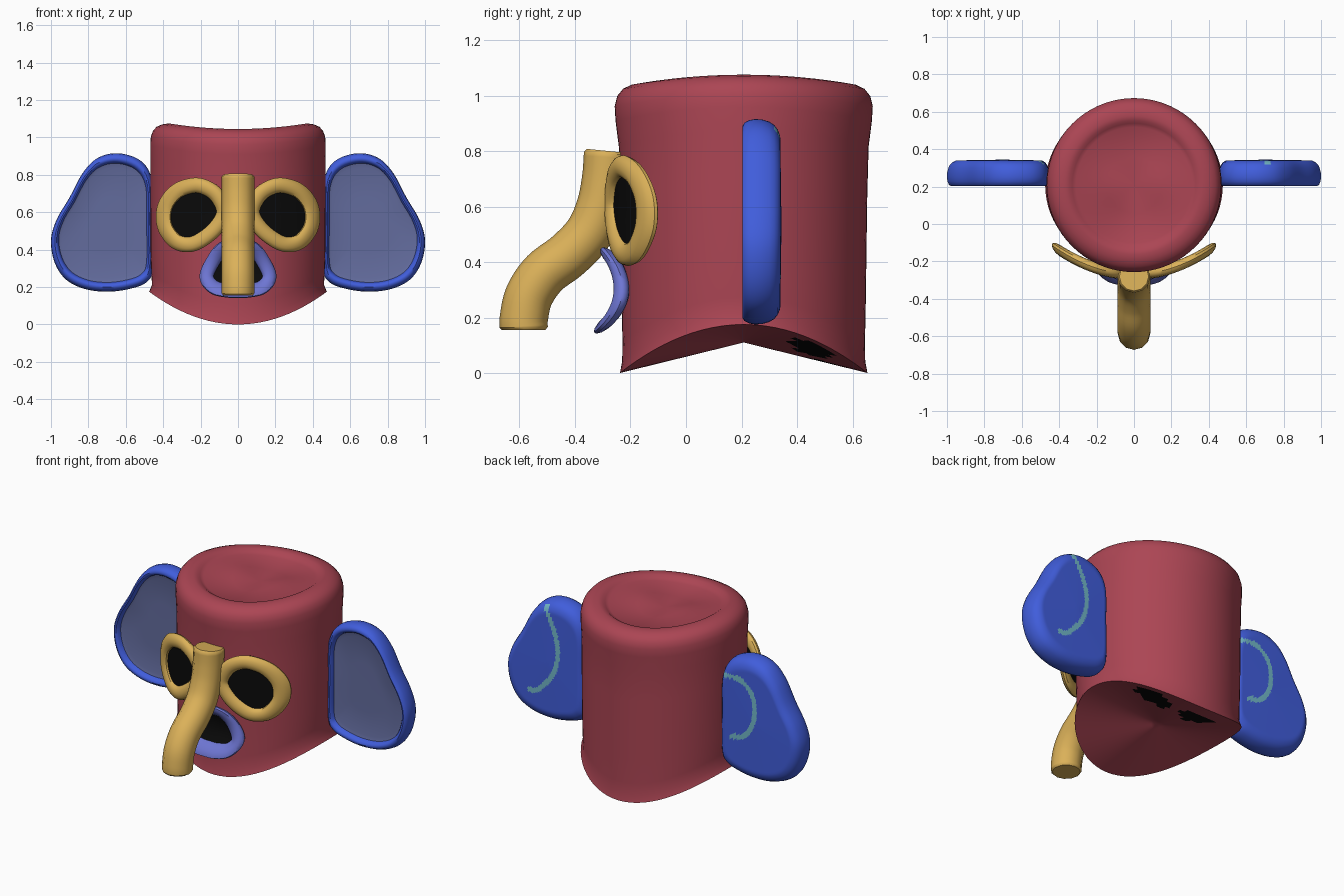
import bpy, bmesh, math
from mathutils import Vector

if "Cube" in bpy.data.objects:
    bpy.data.objects.remove(bpy.data.objects["Cube"])

def mat(name, c):
    m = bpy.data.materials.new(name)
    m.diffuse_color = (*c, 1)
    m.use_nodes = True
    m.node_tree.nodes["Principled BSDF"].inputs["Base Color"].default_value = m.diffuse_color
    return m

RED = mat("brick_red", (.41, .060, .088))
YELLOW = mat("ochre_yellow", (.71, .44, .10))
BLUE = mat("royal_blue", (.052, .11, .71))
LILAC = mat("soft_violet_blue", (.155, .18, .65))
SLATE = mat("slate_blue", (.125, .15, .34))
CYAN = mat("pale_cyan", (.17, .48, .58))
BLACK = mat("black", (.003, .003, .003))

def spline(pts, closed=True, n=6):
    """Smooth Catmull-Rom resampling of a few control points."""
    P = [Vector(p) for p in pts]
    k, out = len(P), []
    get = (lambda i: P[i % k]) if closed else (lambda i: P[max(0, min(k - 1, i))])
    for i in range(k if closed else k - 1):
        a, b, c, d = get(i - 1), get(i), get(i + 1), get(i + 2)
        for j in range(n):
            t = j / n
            out.append(.5 * (2 * b + (c - a) * t + (2 * a - 5 * b + 4 * c - d) * t * t
                             + (3 * b - a - 3 * c + d) * t ** 3))
    if not closed:
        out.append(P[-1])
    return out

def finish(bm, name, mats, rule=None, angle=40):
    bmesh.ops.recalc_face_normals(bm, faces=bm.faces[:])
    for f in bm.faces:
        f.material_index = rule(f.calc_center_median(), f.normal) if rule else 0
    me = bpy.data.meshes.new(name)
    bm.to_mesh(me)
    bm.free()
    for m in mats:
        me.materials.append(m)
    ob = bpy.data.objects.new(name, me)
    bpy.context.collection.objects.link(ob)
    bpy.ops.object.select_all(action='DESELECT')
    ob.select_set(True)
    bpy.context.view_layer.objects.active = ob
    bpy.ops.object.shade_smooth_by_angle(angle=math.radians(angle))
    return ob

def loft(rings, start, end):
    """Skin a stack of rings, closed by a centre point at both ends."""
    bm = bmesh.new()
    R = [[bm.verts.new(p) for p in r] for r in rings]
    n = len(R[0])
    for a, b in zip(R, R[1:]):
        for i in range(n):
            bm.faces.new((a[i], a[(i + 1) % n], b[(i + 1) % n], b[i]))
    for r, c in ((R[0], start), (R[-1], end)):
        v = bm.verts.new(c)
        for i in range(n):
            bm.faces.new((r[i], r[(i + 1) % n], v))
    return bm

def tube(name, pts, radius, m, closed, bend=None, radii=None):
    """Round tube along a path; bend reshapes its vertices."""
    cu = bpy.data.curves.new(name + "_path", 'CURVE')
    cu.dimensions = '3D'
    cu.bevel_depth, cu.bevel_resolution, cu.use_fill_caps = radius, 4, True
    s = cu.splines.new('POLY')
    s.points.add(len(pts) - 1)
    for i, p in enumerate(pts):
        s.points[i].co = (*p, 1)
        s.points[i].radius = radii[i] if radii else 1
    s.use_cyclic_u = closed
    tmp = bpy.data.objects.new(name + "_path", cu)
    bpy.context.collection.objects.link(tmp)
    dg = bpy.context.evaluated_depsgraph_get()
    me = bpy.data.meshes.new_from_object(tmp.evaluated_get(dg))
    bpy.data.objects.remove(tmp)
    bm = bmesh.new()
    bm.from_mesh(me)
    bmesh.ops.remove_doubles(bm, verts=bm.verts[:], dist=1e-5)
    if bend:
        for v in bm.verts:
            v.co.y = v.co.y * .75 + bend(v.co)
    return finish(bm, name, [m])

def plate(name, outline, m, bend):
    """Thin curved dark disc filling a ring."""
    c = sum(outline, Vector((0, 0, 0))) / len(outline)
    def at(s, off):
        ring = [c.lerp(p, s) for p in outline]
        return [Vector((p.x, bend(p) + off, p.z)) for p in ring]
    rings = [at(s, -.004) for s in (.3, .6, 1)] + [at(s, .004) for s in (1, .6, .3)]
    mid = Vector((c.x, bend(c), c.z))
    return finish(loft(rings, mid + Vector((0, -.004, 0)), mid + Vector((0, .004, 0))), name, [m])

# Head: drum with saddle-shaped lower rim and dished saddle top
CY, N = .208, 72
rows = [(r, r * .94, 0) for r in [.475 * k / 12 for k in range(1, 12)]]
rows = [(rx, ry, 0, rx / .475) for rx, ry, _ in rows]
rows += [(.475, .446, 0, 1), (.460, .438, .04, 1), (.463, .437, .11, 1), (.467, .440, .25, 1),
         (.468, .445, .6, 1), (.468, .450, .78, 1), (.469, .462, .87, 1), (.466, .465, .92, 1),
         (.455, .456, .955, 1), (.435, .435, .98, 1), (.405, .405, .994, 1), (.37, .37, 1, 1),
         (.345, .345, .995, 1), (.33, .33, .984, 1), (.31, .31, .974, 1), (.15, .15, .97, 1)]
rings = []
for rx, ry, t, w in rows:
    ring = []
    for i in range(N):
        a = 2 * math.pi * i / N
        side = math.cos(a) ** 2
        lo = .11 + (.175 * side - .11) * w
        hi = 1.045 + .03 * side
        ring.append((rx * math.cos(a), CY + ry * math.sin(a), lo + (hi - lo) * t))
    rings.append(ring)

def head_rule(c, n):
    if n.z < -.5 and c.z < .2:   # dark patches underneath
        for px, py in ((.24, .45), (-.05, .48)):
            if ((c.x - px) / .12) ** 2 + ((c.y - py) / .075) ** 2 < 1:
                return 1
    return 0
finish(loft(rings, (0, CY, .11), (0, CY, 1.045 * .97)), "head", [RED, BLACK], head_rule)

# Ears: dished front, rounded back with a pale streak
ear = spline([(.455, 0, .30), (.455, 0, .55), (.46, 0, .77), (.52, 0, .875), (.64, 0, .915), (.75, 0, .89),
              (.83, 0, .81), (.90, 0, .68), (.97, 0, .56), (1.0, 0, .45), (.98, 0, .33), (.92, 0, .24),
              (.82, 0, .19), (.70, 0, .175), (.58, 0, .19), (.49, 0, .225)])
ear = [Vector((min(p.x, 1), 0, p.z)) for p in ear]
mid = Vector((.70, 0, .53))
prof = [(.4, .24), (.8, .238), (.86, .232), (.875, .215), (.90, .205), (.93, .203), (.965, .21),
        (.99, .228), (1, .25), (.995, .275), (.975, .30), (.945, .318), (.90, .331), (.85, .338)]
prof += [(.82 - .03 * k, .34 + .004 * k / 26) for k in range(27)]
streaks = {1: [(.73, .90), (.66, .75), (.63, .62), (.66, .48), (.76, .36), (.82, .34)],
           -1: [(.45, .78), (.6, .78), (.69, .70), (.70, .56), (.64, .45), (.55, .42)]}
for side, name in ((1, "ear_right"), (-1, "ear_left")):
    line = spline([(x, 0, z) for x, z in streaks[side]], False, 8)
    def ear_rule(c, n):
        q = Vector((abs(c.x), 0, c.z))
        if c.y < .245 and (q - mid).length < .5 and n.y < -.9 and c.y > .23:
            return 1
        if c.y > .31 and min((q - p).length for p in line) < .016:
            return 2
        return 0
    rings = []
    for s, y in prof:
        ring = [mid.lerp(p, s) for p in ear]
        rings.append([(side * p.x, y, p.z) for p in ring])
    finish(loft(rings, (side * mid.x, .24, mid.z), (side * mid.x, .344, mid.z)),
           name, [BLUE, SLATE, CYAN], ear_rule)

# Eyes: teardrop rims wrapped round the face, dark discs inside
eye = spline([(.075, 0, .60), (.11, 0, .685), (.17, 0, .73), (.24, 0, .743), (.33, 0, .71), (.39, 0, .63),
              (.393, 0, .53), (.34, 0, .45), (.27, 0, .427), (.20, 0, .45), (.12, 0, .515)])
wrap = lambda p: -.268 + .8 * p.x ** 2
for side, name in ((1, "right"), (-1, "left")):
    path = [Vector((side * p.x, 0, p.z)) for p in eye]
    tube("eye_rim_" + name, path, .041, YELLOW, True, wrap)
    plate("eye_" + name, path, BLACK, wrap)

# Mouth: egg-shaped lip with a dark opening
half = [(.08, .405), (.135, .335), (.168, .255), (.13, .20), (.06, .182)]
mouth = spline([(0, 0, .415)] + [(x, 0, z) for x, z in half] + [(0, 0, .18)]
               + [(-x, 0, z) for x, z in half[::-1]])
lip_bend = lambda p: -.238 - 3 * (p.z - .31) ** 2 + .25 * p.x ** 2
tube("lips", mouth, .038, LILAC, True, lip_bend)
plate("mouth_opening", mouth, BLACK, lip_bend)

# Nose: bent trunk with flat, softly rounded ends
nose = spline([(0, -.281, .79), (0, -.288, .70), (0, -.308, .60), (0, -.35, .505), (0, -.425, .425),
               (0, -.51, .36), (0, -.565, .28), (0, -.584, .20), (0, -.585, .165)], False, 5)
nose = [Vector((0, -.28, .80))] + nose + [Vector((0, -.585, .155))]
tube("nose", nose, .087, YELLOW, False, None, [.9] + [1] * (len(nose) - 2) + [.9])
